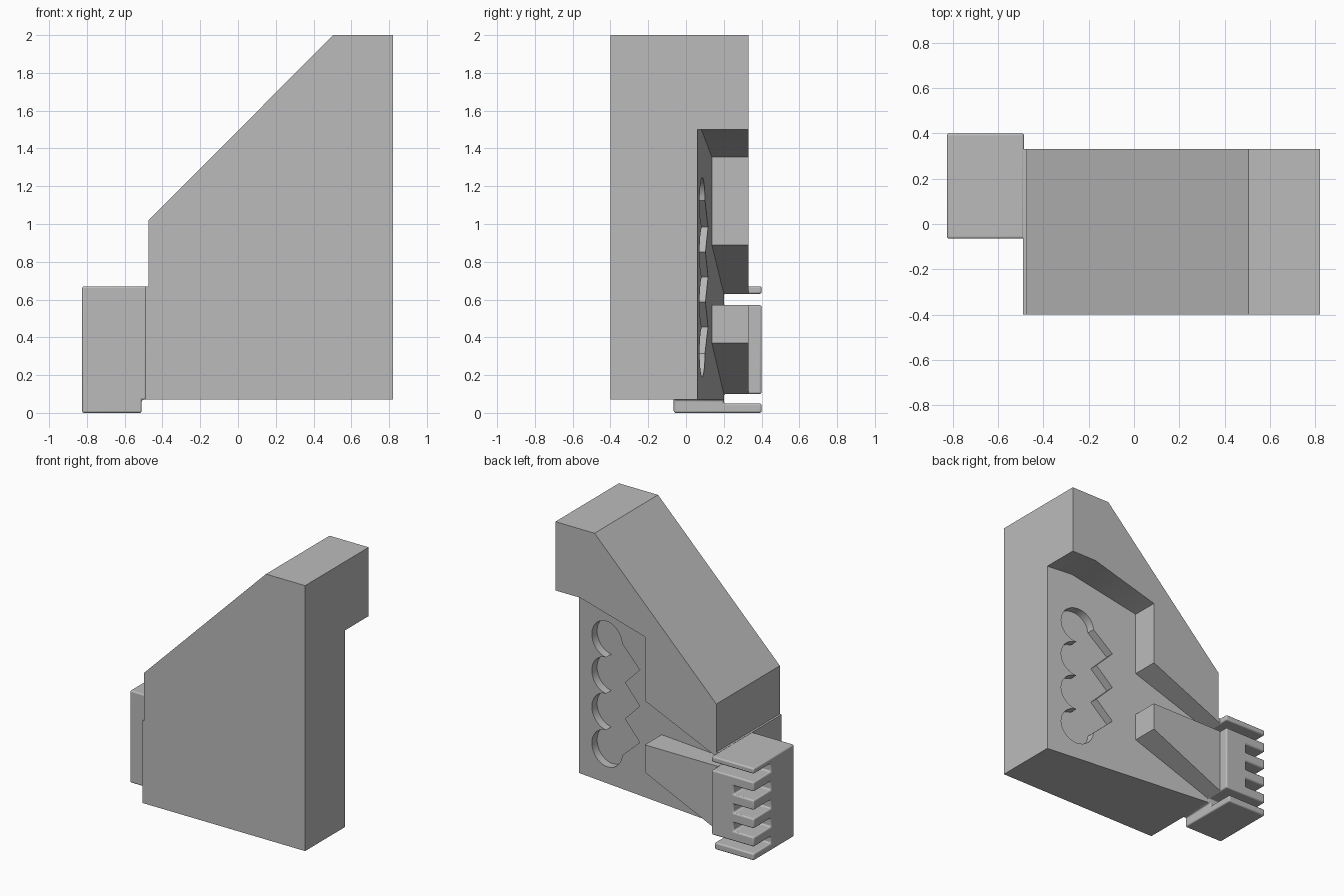
import bpy, bmesh, math

if "Cube" in bpy.data.objects:
    bpy.data.objects.remove(bpy.data.objects["Cube"])

grey = bpy.data.materials.new("plain_grey")
grey.use_nodes = True
grey.diffuse_color = (0.5, 0.5, 0.5, 1)
grey.node_tree.nodes["Principled BSDF"].inputs["Base Color"].default_value = (0.5, 0.5, 0.5, 1)


def prism(name, near, far):
    """Solid between two matching rings of points."""
    bm = bmesh.new()
    a = [bm.verts.new(p) for p in near]
    b = [bm.verts.new(p) for p in far]
    bm.faces.new(a)
    bm.faces.new(b[::-1])
    for i in range(len(a)):
        j = (i + 1) % len(a)
        bm.faces.new((a[j], a[i], b[i], b[j]))
    bmesh.ops.recalc_face_normals(bm, faces=bm.faces)
    mesh = bpy.data.meshes.new(name)
    bm.to_mesh(mesh)
    bm.free()
    mesh.materials.append(grey)
    obj = bpy.data.objects.new(name, mesh)
    bpy.context.collection.objects.link(obj)
    return obj


def prism_y(name, outline, front, back):
    """Extrude an (x, z) outline between two depths given as functions of x."""
    return prism(name, [(x, front(x), z) for x, z in outline],
                 [(x, back(x), z) for x, z in outline])


def prism_x(name, outline, x0, x1):
    return prism(name, [(x0, y, z) for y, z in outline], [(x1, y, z) for y, z in outline])


def box(name, x0, x1, y0, y1, z0, z1):
    return prism_x(name, [(y0, z0), (y1, z0), (y1, z1), (y0, z1)], x0, x1)


def cut(target, cutter):
    mod = target.modifiers.new(cutter.name, "BOOLEAN")
    mod.operation, mod.solver, mod.object = "DIFFERENCE", "EXACT", cutter
    bpy.context.view_layer.objects.active = target
    bpy.ops.object.modifier_apply(modifier=mod.name)
    bpy.data.objects.remove(cutter)


def floor_y(x):
    """Depth of the slanted pocket floor."""
    return 0.06 + (0.82 - x) * 0.107


# Main body with the sloping shoulder
body = prism_y("body", [(-0.49, 0.07), (0.82, 0.07), (0.82, 2), (0.505, 2), (-0.475, 1.02),
                        (-0.475, 0.67), (-0.49, 0.67)], lambda x: -0.4, lambda x: 0.33)

# Rear pocket, leaving a tapered wedge and a narrow channel
pocket = prism_y("pocket_cutter", [
    (0.9, 1.5), (0.62, 1.5), (0.1, 1.355), (0.1, 0.89), (-0.49, 0.63), (-0.6, 0.63),
    (-0.6, 0.57), (0.1, 0.57), (0.1, 0.37), (-0.49, 0.1), (-0.6, 0.1), (-0.6, 0), (0.9, 0)],
    floor_y, lambda x: 0.5)
cut(body, pocket)

# Finger recess: scallops on one side, zigzag on the other
radius, top, step, cx = 0.132, 1.115, 0.264, 0.575
outline = []
for n in range(4):
    start = -1.5 if n == 0 else 0.06
    end = math.pi + 1.5 if n == 3 else math.pi - 0.06
    for k in range(25):
        t = start + (end - start) * k / 24
        outline.append((cx + radius * math.sin(t), top - n * step + radius * math.cos(t)))
for n in range(3):
    low = top - (3 - n) * step
    outline.append((0.29, low + step / 2))
    if n < 2:
        outline.append((0.42, low + step))
recess = prism_y("recess_cutter", outline, lambda x: floor_y(x) - 0.06, lambda x: floor_y(x) + 0.1)
cut(body, recess)

# Side clip: one profile with an upper and a lower lip
clip = prism_x("side_clip", [
    (-0.065, 0), (0.4, 0), (0.4, 0.05), (0.2, 0.05), (0.2, 0.1), (0.4, 0.1), (0.4, 0.57),
    (0.2, 0.57), (0.2, 0.63), (0.4, 0.63), (0.4, 0.67), (-0.065, 0.67)], -0.825, -0.485)
for n in range(3):
    z = 0.17 + n * 0.134
    cut(clip, box("slot_cutter", -0.9, -0.66, 0.2, 0.5, z, z + 0.063))
cut(clip, box("heel_cutter", -0.51, -0.4, -0.2, 0.5, -0.1, 0.07))

# Soft edges on the clip
bevel = clip.modifiers.new("soft_edges", "BEVEL")
bevel.width, bevel.segments, bevel.limit_method = 0.012, 3, "ANGLE"

for obj in (body, clip):
    bpy.ops.object.select_all(action="DESELECT")
    obj.select_set(True)
    bpy.context.view_layer.objects.active = obj
    bpy.ops.object.shade_smooth_by_angle(angle=math.radians(25))
